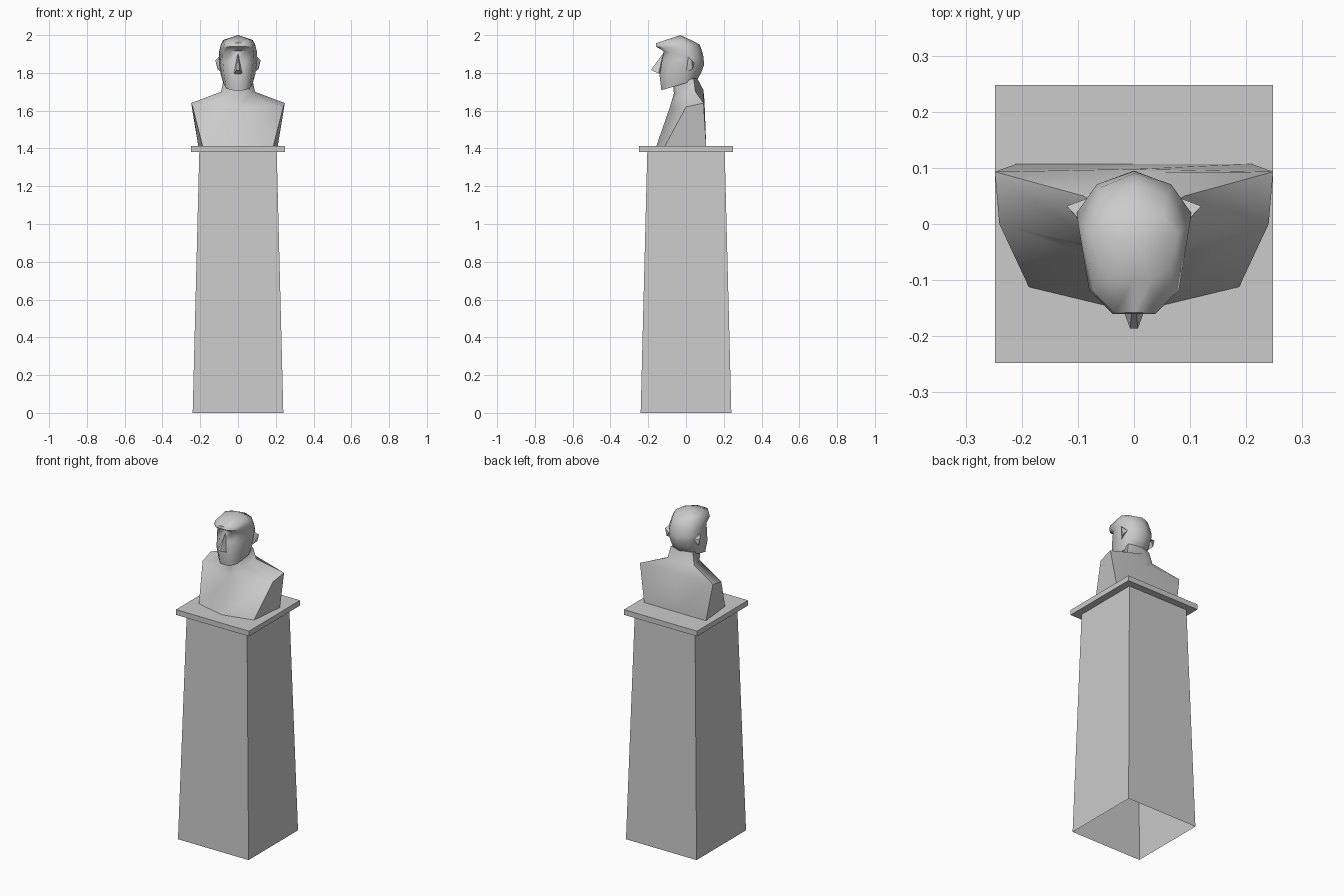
import bpy
import bmesh
from math import radians

if "Cube" in bpy.data.objects:
    bpy.data.objects.remove(bpy.data.objects["Cube"], do_unlink=True)

# One stone colour for the whole statue
stone = bpy.data.materials.new("light grey stone")
stone.use_nodes = True
stone_colour = (0.6, 0.6, 0.6, 1)
stone.diffuse_color = stone_colour
stone.node_tree.nodes["Principled BSDF"].inputs["Base Color"].default_value = stone_colour


def finish(name, bm, smooth=False):
    """Turn a bmesh into a named stone object."""
    bmesh.ops.recalc_face_normals(bm, faces=bm.faces[:])
    mesh = bpy.data.meshes.new(name)
    bm.to_mesh(mesh)
    bm.free()
    mesh.materials.append(stone)
    obj = bpy.data.objects.new(name, mesh)
    bpy.context.collection.objects.link(obj)
    if smooth:
        bpy.ops.object.select_all(action='DESELECT')
        obj.select_set(True)
        bpy.context.view_layer.objects.active = obj
        bpy.ops.object.shade_smooth_by_angle(angle=radians(60))
    return obj


def square(half, z):
    return [(-half, -half, z), (half, -half, z), (half, half, z), (-half, half, z)]


def mirrored(half):
    """Close a half outline that runs from front centre to back centre."""
    return half + [(-x, y, z) for x, y, z in reversed(half[1:-1])]


def loft(name, rings, bottom=True, smooth=False, apex=None):
    """Skin a stack of rings, closing the top with a cap or a peak."""
    bm = bmesh.new()
    loops = [[bm.verts.new(p) for p in ring] for ring in rings]
    count = len(loops[0])
    for low, high in zip(loops, loops[1:]):
        for i in range(count):
            j = (i + 1) % count
            bm.faces.new((low[i], low[j], high[j], high[i]))
    if bottom:
        bm.faces.new(loops[0][::-1])
    if apex:
        peak = bm.verts.new(apex)
        for i in range(count):
            bm.faces.new((loops[-1][i], loops[-1][(i + 1) % count], peak))
    else:
        bm.faces.new(loops[-1])
    return finish(name, bm, smooth)


def hull(name, points):
    """Make a small faceted solid around a few points."""
    bm = bmesh.new()
    for p in points:
        bm.verts.new(p)
    bmesh.ops.convex_hull(bm, input=bm.verts[:])
    return finish(name, bm)


# Tapered pedestal, open underneath, and its top slab
loft("pedestal", [square(0.24, 0), square(0.205, 1.38)], bottom=False)
loft("pedestal_slab", [square(0.248, 1.38), square(0.248, 1.412)])

# Chest, shoulders and neck: front, front corner, back corner, back
base = [(0, -0.158, 1.41), (0.187, -0.113, 1.41), (0.21, 0.107, 1.41), (0, 0.107, 1.41)]
shoulders = [(0, -0.085, 1.62), (0.24, 0, 1.62), (0.248, 0.093, 1.64), (0, 0.098, 1.65)]
neck_base = [(0, -0.064, 1.69), (0.065, -0.04, 1.69), (0.09, 0.05, 1.7), (0, 0.092, 1.71)]
neck_top = [(0, -0.07, 1.75), (0.06, -0.05, 1.75), (0.075, 0.04, 1.77), (0, 0.06, 1.77)]
loft("bust_torso", [mirrored(r) for r in (base, shoulders, neck_base, neck_top)], smooth=True)

# Head: one outline scaled between the front and back profile of each level
outline = [(0, 0), (0.38, 0), (0.8, 0.17), (1, 0.65), (0.65, 0.89), (0, 1)]


def head_ring(front_y, front_z, back_y, back_z, width):
    return mirrored([(width * across,
                      front_y + (back_y - front_y) * along,
                      front_z + (back_z - front_z) * along) for across, along in outline])


levels = [
    (-0.13, 1.708, 0.06, 1.765, 0.078),    # jaw
    (-0.14, 1.785, 0.08, 1.8, 0.092),      # mouth
    (-0.128, 1.86, 0.095, 1.84, 0.1),      # eyes
    (-0.118, 1.915, 0.094, 1.865, 0.102),  # brow
    (-0.16, 1.94, 0.09, 1.9, 0.1),         # fringe
    (-0.158, 1.957, 0.073, 1.95, 0.09),    # hair edge
    (-0.1, 1.977, 0.03, 1.972, 0.078),     # crown
]
loft("head", [head_ring(*level) for level in levels], smooth=True, apex=(0, -0.03, 2))

# Nose wedge
nose = [(0, -0.12, 1.905), (0, -0.12, 1.79)]
for side in (-1, 1):
    nose += [(side * 0.007, -0.186, 1.815), (side * 0.022, -0.145, 1.797)]
hull("nose", nose)

# Ears
for label, side in (("left", 1), ("right", -1)):
    hull(label + "_ear", [(side * x, y, z) for x, y, z in (
        (0.092, 0, 1.805), (0.095, 0.005, 1.89), (0.12, 0.032, 1.865),
        (0.108, 0.034, 1.82), (0.085, 0.045, 1.85))])
